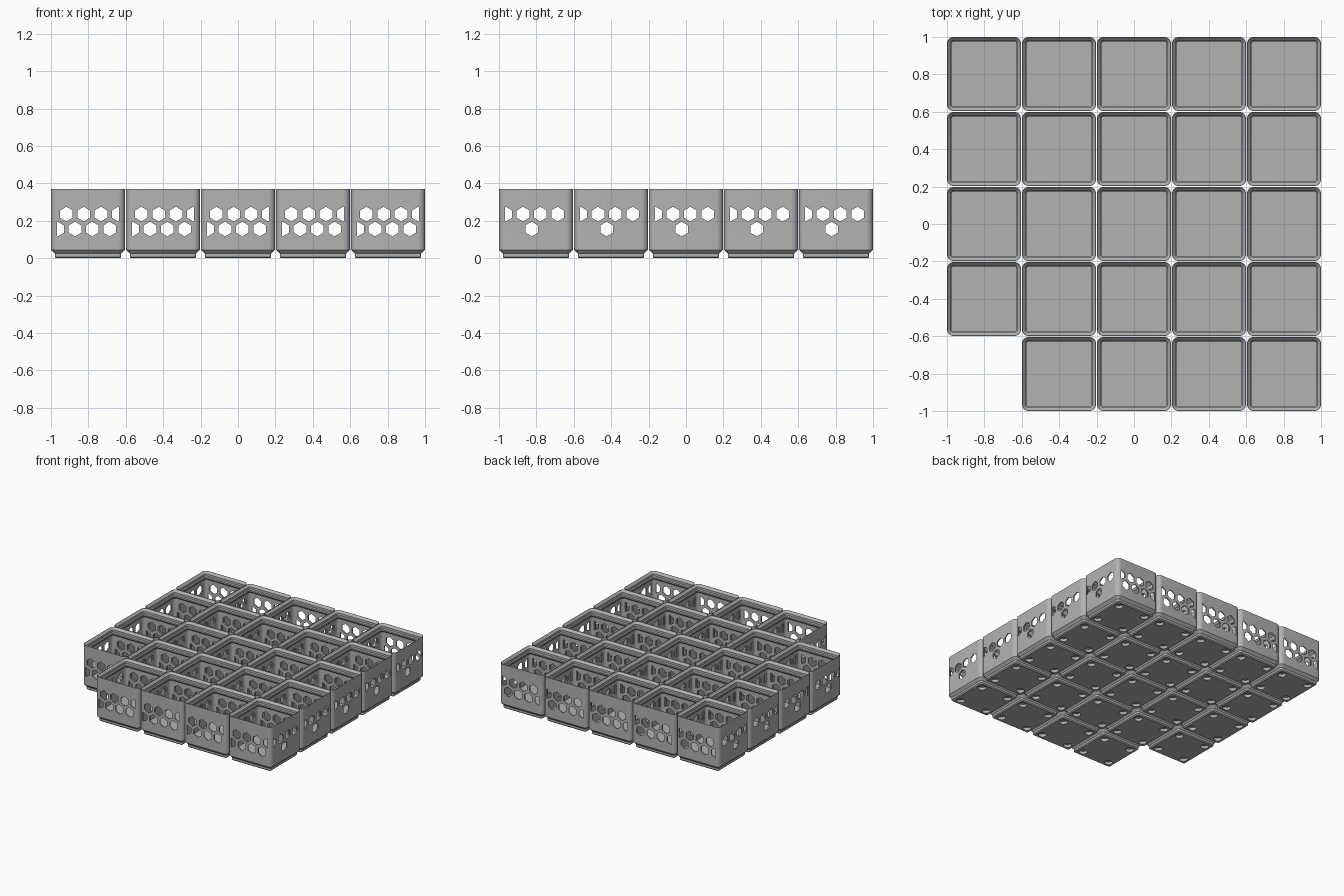
import bpy
import bmesh
from math import cos, sin, pi
from mathutils import Matrix, Vector

PITCH = 0.401            # spacing of the bins
HALF = 0.198             # half width of one bin
TOP = 0.371
HEX_PITCH = 0.0924
HEX_RADIUS = 0.039
CLIP = 0.166             # side limit of the hole pattern

cube = bpy.data.objects.get("Cube")
if cube:
    bpy.data.objects.remove(cube, do_unlink=True)

grey = bpy.data.materials.new("grey_plastic")
grey.use_nodes = True
colour = (0.45, 0.45, 0.45, 1)
grey.diffuse_color = colour
grey.node_tree.nodes["Principled BSDF"].inputs["Base Color"].default_value = colour


def add_object(name, bm):
    bmesh.ops.recalc_face_normals(bm, faces=bm.faces)
    mesh = bpy.data.meshes.new(name)
    bm.to_mesh(mesh)
    bm.free()
    obj = bpy.data.objects.new(name, mesh)
    bpy.context.collection.objects.link(obj)
    return obj


def rounded_square(bm, half, radius, z, steps=6):
    verts = []
    for corner in range(4):
        mid = pi / 4 + corner * pi / 2
        cx = (half - radius) * (1 if cos(mid) > 0 else -1)
        cy = (half - radius) * (1 if sin(mid) > 0 else -1)
        for i in range(steps + 1):
            a = (corner + i / steps) * pi / 2
            verts.append(bm.verts.new((cx + radius * cos(a), cy + radius * sin(a), z)))
    return verts


def extrude_all(bm, depth):
    ext = bmesh.ops.extrude_face_region(bm, geom=bm.faces[:])
    verts = [g for g in ext["geom"] if isinstance(g, bmesh.types.BMVert)]
    bmesh.ops.translate(bm, verts=verts, vec=(0, 0, depth))


def polygon(bm, cx, cy, radius, sides):
    bm.faces.new([bm.verts.new((cx + radius * sin(2 * pi * i / sides),
                                cy + radius * cos(2 * pi * i / sides), 0))
                  for i in range(sides)])


def hex_cutter(name, side, matrix):
    """Two staggered rows of hexagonal prisms, trimmed at the sides."""
    bm = bmesh.new()
    for row in (-1, 1):
        for k in range(-2, 3):
            u = side * row * HEX_PITCH / 4 + k * HEX_PITCH
            if abs(u) < CLIP:
                polygon(bm, u, 0.196 + row * 0.04, HEX_RADIUS, 6)
    for s in (-1, 1):
        bmesh.ops.bisect_plane(bm, geom=bm.verts[:] + bm.edges[:] + bm.faces[:],
                               plane_co=(s * CLIP, 0, 0), plane_no=(s, 0, 0),
                               clear_outer=True)
    extrude_all(bm, 0.6)
    bmesh.ops.translate(bm, verts=bm.verts, vec=(0, 0, -0.3))
    bm.transform(matrix)
    return add_object(name, bm)


# Bin body: stepped foot, wall, stacking lip, inner wall and floor (inset, height)
profile = [(0.0281, 0), (0.0205, 0.0076), (0.0205, 0.0248), (0, 0.0453),
           (0, TOP), (0.002, TOP), (0.0181, TOP - 0.017), (0.0181, TOP - 0.034),
           (0.0248, TOP - 0.041), (0.0248, TOP - 0.052), (0.009, TOP - 0.068),
           (0.009, 0.067)]
bm = bmesh.new()
rings = [rounded_square(bm, HALF - inset, 0.0358 - inset, z) for inset, z in profile]
for low, high in zip(rings, rings[1:]):
    for i in range(len(low)):
        j = (i + 1) % len(low)
        bm.faces.new((low[i], low[j], high[j], high[i]))
bm.faces.new(rings[0])
bm.faces.new(rings[-1])
body = add_object("bin", bm)

# Cutters: wall patterns along both axes, round pockets under the foot
stand = Matrix.Rotation(pi / 2, 4, "X")
cutters = [hex_cutter("front_holes_cutter", -1, stand),
           hex_cutter("side_holes_cutter", 1, Matrix.Rotation(pi / 2, 4, "Z") @ stand)]
bm = bmesh.new()
for sx in (-1, 1):
    for sy in (-1, 1):
        polygon(bm, sx * 0.124, sy * 0.124, 0.031, 24)
extrude_all(bm, 0.033)
bmesh.ops.translate(bm, verts=bm.verts, vec=(0, 0, -0.01))
cutters.append(add_object("pocket_cutter", bm))

for cutter in cutters:
    cutter.hide_render = True
    mod = body.modifiers.new(cutter.name, "BOOLEAN")
    mod.operation = "DIFFERENCE"
    mod.solver = "EXACT"
    mod.object = cutter

# Bake the cuts, then discard the helpers
depsgraph = bpy.context.evaluated_depsgraph_get()
mesh = bpy.data.meshes.new_from_object(body.evaluated_get(depsgraph))
body.modifiers.clear()
body.data = mesh
for cutter in cutters:
    bpy.data.objects.remove(cutter, do_unlink=True)
mesh.materials.clear()
mesh.materials.append(grey)
bpy.ops.object.select_all(action="DESELECT")
body.select_set(True)
bpy.context.view_layer.objects.active = body
bpy.ops.object.shade_smooth_by_angle(angle=pi / 6)
bpy.data.objects.remove(body, do_unlink=True)

# Five by five grid of bins, leaving the front corner on -x empty
for col in range(5):
    for row in range(5):
        if (col, row) == (0, 0):
            continue
        part = bpy.data.objects.new(f"bin_column_{col + 1}_row_{row + 1}", mesh)
        part.location = Vector((col - 2, row - 2, 0)) * PITCH
        bpy.context.collection.objects.link(part)
